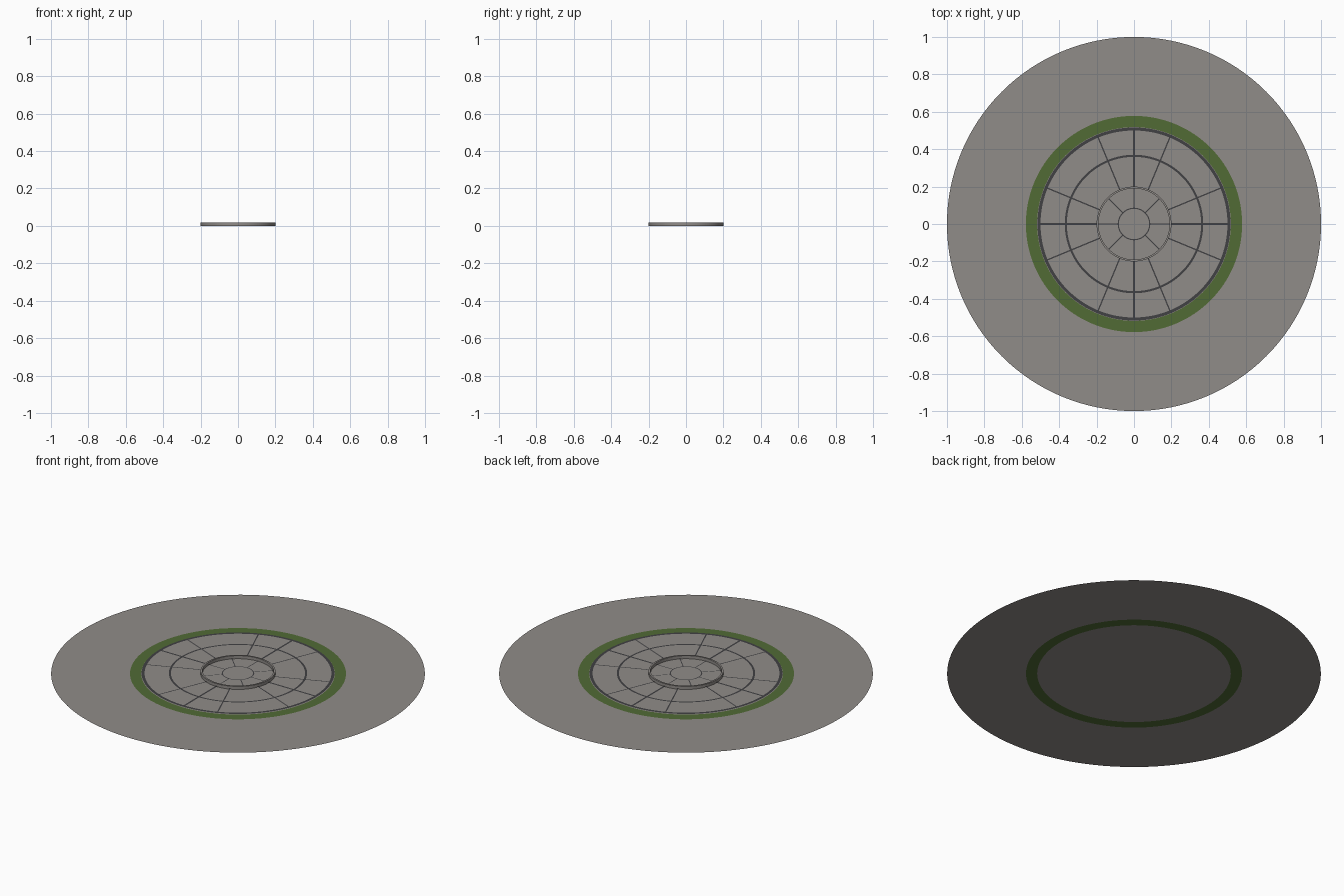
import bpy, bmesh, math
from mathutils import Matrix

if "Cube" in bpy.data.objects:
    bpy.data.objects.remove(bpy.data.objects["Cube"])

SEG = 128


def material(name, rgb):
    m = bpy.data.materials.new(name)
    m.diffuse_color = (*rgb, 1)
    m.use_nodes = True
    m.node_tree.nodes["Principled BSDF"].inputs["Base Color"].default_value = m.diffuse_color
    return m


STONE = material("paving_grey", (0.28, 0.262, 0.248))
GRASS = material("grass_green", (0.083, 0.145, 0.036))
JOINT = material("joint_dark", (0.052, 0.052, 0.056))


def finish(name, bm, mat):
    me = bpy.data.meshes.new(name)
    bm.to_mesh(me)
    bm.free()
    me.materials.append(mat)
    ob = bpy.data.objects.new(name, me)
    bpy.context.collection.objects.link(ob)
    return ob


def circle(bm, r, z):
    return [bm.verts.new((r * math.cos(2 * math.pi * i / SEG),
                          r * math.sin(2 * math.pi * i / SEG), z)) for i in range(SEG)]


def bridge(bm, a, b):
    for i in range(SEG):
        j = (i + 1) % SEG
        bm.faces.new((a[i], b[i], b[j], a[j]))


def flat_ring(name, r0, r1, z, mat):
    """Flat annulus facing up."""
    bm = bmesh.new()
    bridge(bm, circle(bm, r0, z), circle(bm, r1, z))
    return finish(name, bm, mat)


def flat_disc(name, r, z, mat):
    bm = bmesh.new()
    bm.faces.new(circle(bm, r, z))
    return finish(name, bm, mat)


def spokes(name, angles, r0, r1, width, z, mat):
    """Flat radial strips facing up."""
    bm = bmesh.new()
    for a in angles:
        rot = Matrix.Rotation(math.radians(a), 4, 'Z')
        h = width / 2
        vs = [bm.verts.new((x, y, z)) for x, y in ((r0, -h), (r1, -h), (r1, h), (r0, h))]
        bmesh.ops.transform(bm, matrix=rot, verts=vs)
        bm.faces.new(vs)
    return finish(name, bm, mat)


# ground surfaces, all in one plane
flat_ring("outer_paving", 0.578, 1.0, 0, STONE)
flat_ring("grass_strip", 0.518, 0.578, 0, GRASS)
flat_disc("inner_paving", 0.518, 0, STONE)

# dark joints laid on the inner paving
Z = 0.003
flat_ring("outer_joint_ring", 0.500, 0.516, Z, JOINT)
flat_ring("middle_joint_ring", 0.359, 0.370, Z, JOINT)
flat_ring("centre_joint_ring", 0.081, 0.087, Z, JOINT)
spokes("main_joints", range(0, 360, 90), 0.2, 0.502, 0.011, Z, JOINT)
side = [q + o for q in range(0, 360, 90) for o in (22.5, 67.5)]
spokes("side_joints", side, 0.2, 0.502, 0.007, Z, JOINT)
spokes("centre_joints", range(0, 360, 45), 0.086, 0.19, 0.005, Z, JOINT)

# low raised kerb around the centre
bm = bmesh.new()
loops = [circle(bm, r, z) for r, z in
         ((0.190, 0.0), (0.190, 0.018), (0.200, 0.018), (0.200, 0.0))]
for a, b in zip(loops, loops[1:]):
    bridge(bm, a, b)
finish("centre_kerb", bm, STONE)
